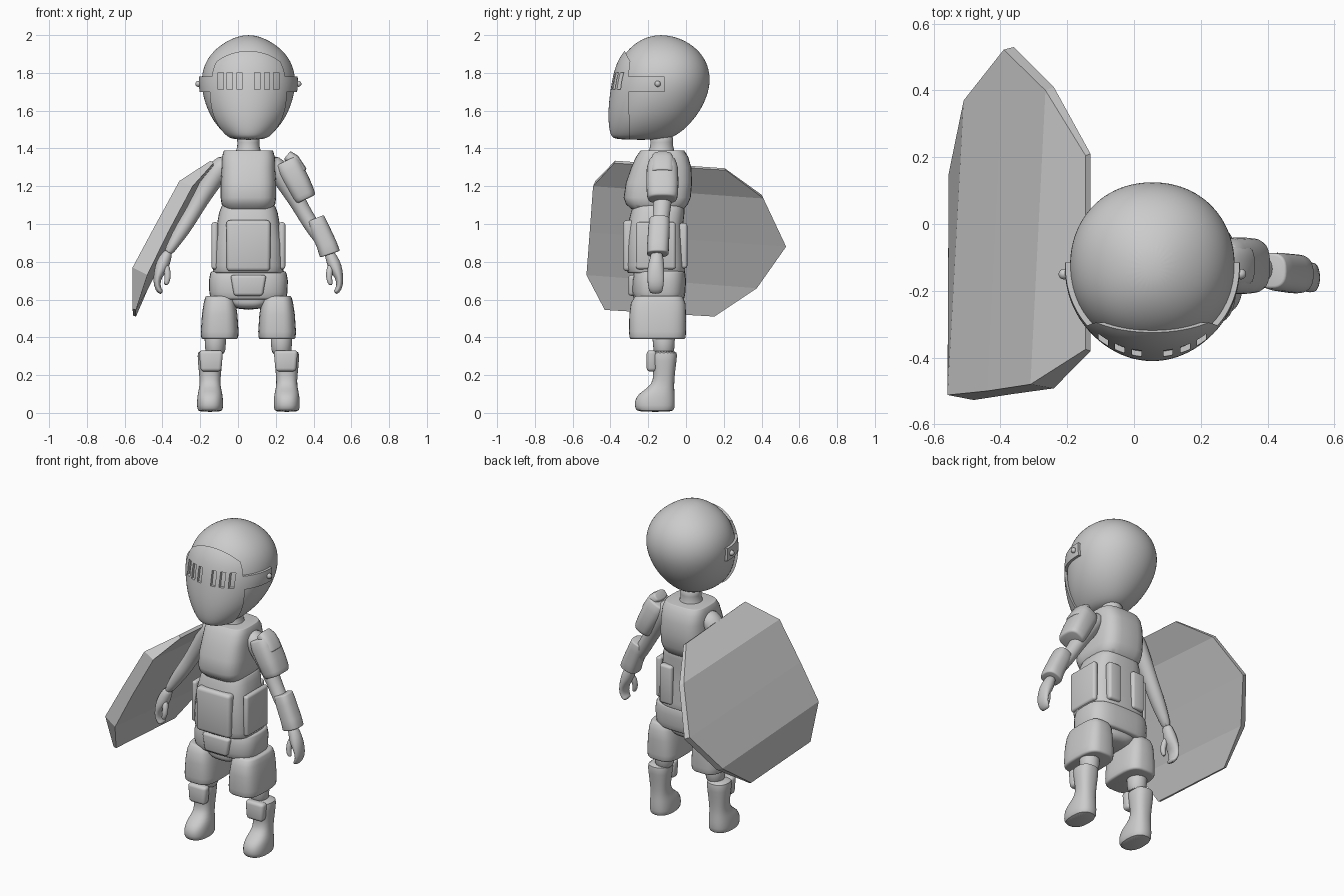
import bpy, bmesh
from math import sin, cos, pi, radians, copysign
from mathutils import Vector, Matrix

X0 = 0.055   # the figure's centre line


def finish(ob, angle=40):
    """Bake modifiers and smooth the mesh, keeping hard edges."""
    bpy.context.view_layer.update()
    dg = bpy.context.evaluated_depsgraph_get()
    me = bpy.data.meshes.new_from_object(ob.evaluated_get(dg))
    ob.modifiers.clear()
    ob.data = me
    bpy.ops.object.select_all(action='DESELECT')
    ob.select_set(True)
    bpy.context.view_layer.objects.active = ob
    bpy.ops.object.shade_smooth_by_angle(angle=radians(angle))
    return ob


def make(name, bm):
    bmesh.ops.recalc_face_normals(bm, faces=bm.faces[:])
    me = bpy.data.meshes.new(name)
    bm.to_mesh(me)
    bm.free()
    ob = bpy.data.objects.new(name, me)
    bpy.context.collection.objects.link(ob)
    return ob


def bridge(bm, rings):
    n = len(rings[0])
    for a, b in zip(rings, rings[1:]):
        for k in range(n):
            bm.faces.new((a[k], a[(k + 1) % n], b[(k + 1) % n], b[k]))
    bm.faces.new(rings[0])
    bm.faces.new(rings[-1])


def sweep(name, rings, s=1, p=2, n=24, soft=1, bevel=0, grow=0, done=True):
    """Superellipse rings (x, y, z, rx, ry), tilted along the path in xz."""
    bm = bmesh.new()
    loops = []
    for i, (x, y, z, rx, ry) in enumerate(rings):
        a, b = rings[max(i - 1, 0)], rings[min(i + 1, len(rings) - 1)]
        t = Vector((s * (b[0] - a[0]), b[2] - a[2])).normalized()
        loop = []
        for k in range(n):
            w = 2 * pi * k / n
            c = copysign(abs(cos(w)) ** (2 / p), cos(w)) * (rx + grow)
            d = copysign(abs(sin(w)) ** (2 / p), sin(w)) * (ry + grow)
            loop.append(bm.verts.new((X0 + s * x + t.y * c, y + d, z - t.x * c)))
        loops.append(loop)
    bridge(bm, loops)
    ob = make(name, bm)
    if bevel:
        m = ob.modifiers.new('bevel', 'BEVEL')
        m.width, m.segments, m.limit_method, m.angle_limit = bevel, 3, 'ANGLE', radians(50)
    elif soft:
        ob.modifiers.new('soft', 'SUBSURF').levels = soft
    return finish(ob) if done else ob


def loft(name, rows, x=0, **kw):
    """Upright loft; rows are (z, half width, y front, y back)."""
    return sweep(name, [(x, (f + b) / 2, z, w, (b - f) / 2) for z, w, f, b in rows], **kw)


def block(name, at, size, bevel=0.012, taper=1, done=True):
    bm = bmesh.new()
    bmesh.ops.create_cube(bm, size=1)
    for v in bm.verts:
        if v.co.z < 0:
            v.co.x *= taper
    bmesh.ops.transform(bm, matrix=Matrix.Translation((X0 + at[0], at[1], at[2])) @
                        Matrix.Diagonal((*size, 1)), verts=bm.verts[:])
    ob = make(name, bm)
    if bevel:
        m = ob.modifiers.new('bevel', 'BEVEL')
        m.width, m.segments = bevel, 3
    return finish(ob) if done else ob


# Helmet dome
HEAD = [(1.445, .07, -.36, -.12), (1.465, .115, -.385, -.05), (1.53, .178, -.397, .025),
        (1.61, .222, -.398, .085), (1.70, .248, -.388, .123), (1.78, .252, -.375, .132),
        (1.86, .23, -.352, .112), (1.93, .175, -.305, .06), (1.98, .095, -.235, -.02),
        (2.0, .03, -.165, -.10)]
loft('helmet', HEAD, soft=2, p=2.1)

# Visor with side straps: inflated helmet trimmed to a side profile
visor = loft('visor', HEAD, soft=2, p=2.1, grow=.016, done=False)
outline = [(-.6, 1.3), (-.29, 1.3), (-.305, 1.70), (-.115, 1.70), (-.115, 1.78), (-.305, 1.78),
           (-.295, 1.86), (-.335, 1.935), (-.6, 1.935)]
bm = bmesh.new()
bridge(bm, [[bm.verts.new((x, y, z)) for y, z in outline] for x in (-.6, .7)])
cutters = [(make('visor_trim', bm), 'INTERSECT')]
for x in (.047, .098, .147):
    for s in (-1, 1):
        cutters.append((block('slit_cutter', (s * x, -.4, 1.757), (.028, .4, .09), 0, done=False),
                        'DIFFERENCE'))
for cut, op in cutters:
    m = visor.modifiers.new(op, 'BOOLEAN')
    m.object, m.operation, m.solver = cut, op, 'EXACT'
    cut.hide_render = True
finish(visor, 35)
for cut, op in cutters:
    bpy.data.objects.remove(cut)

# Visor rivets
for s in (-1, 1):
    bpy.ops.mesh.primitive_uv_sphere_add(segments=16, ring_count=8, radius=.016,
                                         location=(X0 + s * .265, -.15, 1.742))
    bpy.context.object.name = 'visor_rivet'
    finish(bpy.context.object)

# Neck and torso
loft('neck', [(1.34, .09, -.22, -.04), (1.39, .062, -.195, -.065), (1.43, .056, -.185, -.07),
              (1.48, .07, -.20, -.06)])
loft('chest_plate', [(1.08, .125, -.29, -.01), (1.105, .142, -.318, .01), (1.14, .147, -.33, .025),
                     (1.22, .147, -.318, .032), (1.30, .142, -.29, .028), (1.355, .14, -.265, .012),
                     (1.39, .13, -.24, -.01)], p=3.5, n=32, bevel=.012)
loft('waist', [(.74, .185, -.31, -.005), (.78, .188, -.318, -.005), (.90, .182, -.316, -.012),
               (1.0, .166, -.308, -.015), (1.06, .155, -.292, -.008), (1.10, .14, -.28, -.01)],
     p=3.2, n=32, bevel=.01)
block('front_panel', (0, -.30, .885), (.235, .065, .27), .02, .98)
for s in (-1, 1):
    block('side_plate', (s * .178, -.16, .885), (.035, .21, .25), .015)
    block('back_plate', (s * .085, -.015, .885), (.085, .045, .24), .015)

# Hips, belt pouch, thigh armour
loft('hip_plate', [(.60, .20, -.275, -.01), (.64, .207, -.285, -.003), (.70, .209, -.285, 0),
                   (.75, .20, -.275, -.005)], p=3.2, n=32, bevel=.012)
block('belt_pouch', (0, -.275, .675), (.19, .06, .11), .015, .8)
loft('crotch', [(.545, .06, -.25, -.05), (.58, .12, -.27, -.03), (.63, .17, -.27, -.02)], p=3)
for s in (-1, 1):
    loft('thigh_armour', [(.39, .097, -.298, -.003), (.43, .1, -.302, 0), (.52, .094, -.30, 0),
                          (.58, .085, -.292, -.003), (.62, .075, -.27, -.02)],
         x=.152, s=s, p=3.2, n=32, bevel=.012)
    loft('knee', [(.30, .055, -.175, -.06), (.36, .054, -.172, -.062), (.45, .065, -.19, -.05)],
         x=.175, s=s)
    # Boot with knee guard
    loft('boot', [(0.005, .06, -.255, -.07), (.02, .069, -.27, -.06), (.06, .07, -.275, -.058),
                  (.10, .066, -.255, -.06), (.13, .058, -.205, -.062), (.17, .054, -.17, -.062),
                  (.24, .062, -.178, -.055), (.31, .068, -.19, -.045), (.33, .062, -.185, -.05)],
         x=.203, s=s, p=2.4)
    block('knee_guard', (s * .198, -.182, .275), (.128, .052, .112), .018, .85)

    # Arm
    sweep('arm', [(.10, -.12, 1.33, .05, .06), (.15, -.12, 1.30, .062, .068),
                  (.20, -.12, 1.22, .055, .06), (.26, -.125, 1.12, .045, .05),
                  (.302, -.13, 1.045, .042, .045), (.35, -.14, .97, .042, .045),
                  (.40, -.15, .89, .03, .034), (.43, -.155, .84, .024, .03)], s=s, n=16)
    # Hand: curled fingers and thumb
    sweep('hand', [(.42, -.155, .86, .022, .028), (.44, -.155, .82, .033, .036),
                   (.46, -.16, .77, .038, .046), (.482, -.16, .72, .022, .046),
                   (.485, -.16, .675, .018, .042), (.47, -.16, .643, .016, .036),
                   (.455, -.16, .638, .012, .03)], s=s, n=16)
    sweep('thumb', [(.44, -.17, .79, .02, .02), (.426, -.185, .74, .018, .018),
                    (.428, -.19, .70, .016, .016), (.44, -.19, .675, .011, .012)], s=s, n=12)

# Armour on the unshielded arm only
sweep('shoulder_guard', [(.20, -.125, 1.335, .066, .07), (.222, -.125, 1.29, .07, .083),
                         (.265, -.125, 1.21, .066, .085), (.292, -.125, 1.155, .062, .082),
                         (.304, -.125, 1.13, .056, .075)], p=2.8, n=32, bevel=.01)
sweep('shoulder_strap', [(.205, -.125, 1.365, .028, .05), (.235, -.125, 1.34, .035, .06),
                         (.275, -.125, 1.27, .04, .06)], p=2.8, n=32, bevel=.008)
sweep('forearm_guard', [(.355, -.14, 1.03, .048, .053), (.375, -.143, .98, .052, .057),
                        (.415, -.148, .89, .054, .058), (.432, -.15, .84, .056, .058)],
      p=2.6, n=32, bevel=.008)

# Shield: folded nine-sided plate; rows of outer front, outer back, inner back, inner front
ROWS = [((-.145, -.375, 1.335), (-.145, .205, 1.295), (-.13, .21, 1.285), (-.13, -.38, 1.322)),
        ((-.31, -.48, 1.228), (-.265, .40, 1.155), (-.24, .41, 1.135), (-.24, -.492, 1.20)),
        ((-.44, -.50, .99), (-.39, .522, .895), (-.36, .53, .88), (-.37, -.51, .955)),
        ((-.558, -.512, .77), (-.51, .37, .675), (-.475, .375, .66), (-.48, -.527, .73)),
        ((-.558, -.43, .55), (-.555, .15, .515), (-.54, .15, .51), (-.54, -.43, .545))]
bm = bmesh.new()
bridge(bm, [[bm.verts.new(p) for p in row] for row in ROWS])
make('shield', bm)
